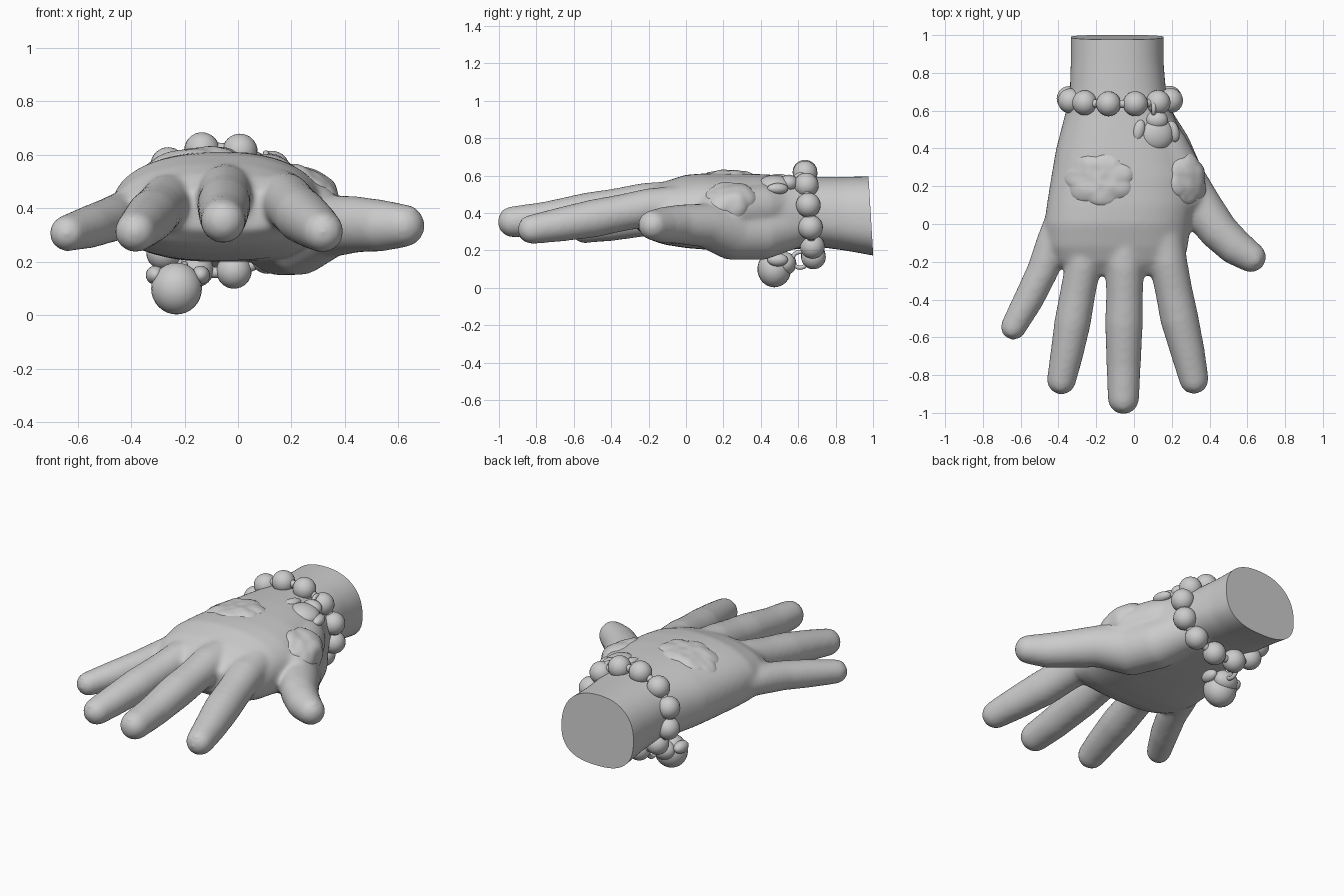
import bpy, bmesh, math
from mathutils import Vector, noise
from mathutils.bvhtree import BVHTree

if "Cube" in bpy.data.objects:
    bpy.data.objects.remove(bpy.data.objects["Cube"], do_unlink=True)

grey = bpy.data.materials.new("plain grey")
grey.use_nodes = True
grey.diffuse_color = (0.6, 0.6, 0.6, 1)
grey.node_tree.nodes["Principled BSDF"].inputs["Base Color"].default_value = grey.diffuse_color


def add_object(name, mesh):
    obj = bpy.data.objects.new(name, mesh)
    bpy.context.scene.collection.objects.link(obj)
    mesh.materials.clear()
    mesh.materials.append(grey)
    return obj


def from_bmesh(name, bm):
    bmesh.ops.recalc_face_normals(bm, faces=bm.faces)
    for f in bm.faces:
        f.smooth = True
    mesh = bpy.data.meshes.new(name)
    bm.to_mesh(mesh)
    bm.free()
    return add_object(name, mesh)


def skin_loops(bm, loops):
    n = len(loops[0])
    for a, b in zip(loops, loops[1:]):
        for i in range(n):
            j = (i + 1) % n
            bm.faces.new((a[i], a[j], b[j], b[i]))


def loft(bm, rings):
    loops = [[bm.verts.new(p) for p in ring] for ring in rings]
    skin_loops(bm, loops)
    bm.faces.new(loops[0][::-1])
    bm.faces.new(loops[-1])


def palm_ring(y, left, right, top, bottom, n=48):
    # rounded section, arched on top and flatter underneath
    mid = bottom + 0.46 * (top - bottom)
    ring = []
    for i in range(n):
        a = math.tau * i / n
        c, s = math.cos(a), math.sin(a)
        power = 0.88 if s > 0 else 0.76
        x = (left + right) / 2 + (right - left) / 2 * math.copysign(abs(c) ** power, c)
        z = mid + (top - mid if s > 0 else mid - bottom) * math.copysign(abs(s) ** power, s)
        ring.append(Vector((x, y, z)))
    return ring


def finger_rings(points, n=24):
    centres = [Vector(p[:3]) for p in points]
    radii = [p[3] for p in points]
    d = (centres[-1] - centres[-2]).normalized()
    tip, r = centres[-1], radii[-1]
    # rounded fingertip
    for k in range(1, 7):
        a = k / 6.3 * math.pi / 2
        centres.append(tip + d * r * math.sin(a))
        radii.append(r * math.cos(a))
    rings = []
    for k, (c, r) in enumerate(zip(centres, radii)):
        t = (centres[min(k + 1, len(centres) - 1)] - centres[max(k - 1, 0)]).normalized()
        side = t.cross(Vector((0, 0, 1))).normalized()
        up = side.cross(t)
        rings.append([c + r * (side * math.cos(math.tau * i / n) + up * math.sin(math.tau * i / n))
                      for i in range(n)])
    return rings


def ball(name, loc, scale, rot=(0, 0, 0)):
    bm = bmesh.new()
    bmesh.ops.create_uvsphere(bm, u_segments=24, v_segments=16, radius=1)
    obj = from_bmesh(name, bm)
    obj.location, obj.scale, obj.rotation_euler = loc, scale, rot


# wrist and palm: y, left, right, top, bottom
palm = [(1.1, -.335, .157, .598, .155), (.85, -.335, .157, .594, .2), (.7, -.34, .17, .594, .22),
        (.58, -.365, .21, .598, .205), (.4, -.412, .28, .608, .2), (.25, -.438, .32, .612, .2),
        (.1, -.462, .32, .612, .205), (0, -.475, .3, .605, .213), (-.12, -.465, .285, .567, .232),
        (-.2, -.42, .265, .53, .26), (-.27, -.34, .23, .47, .32)]

# digits: x, y, z, radius along each one
digits = {
    "little": [(-.34, .14, .4, .085), (-.43, -.1, .375, .089), (-.485, -.25, .355, .084),
               (-.558, -.4, .33, .08), (-.638, -.545, .307, .069)],
    "ring": [(-.22, .1, .44, .1), (-.265, -.2, .43, .096), (-.295, -.35, .4, .094),
             (-.325, -.52, .37, .097), (-.358, -.7, .337, .087), (-.384, -.826, .313, .078)],
    "middle": [(-.04, .1, .47, .11), (-.05, -.22, .46, .102), (-.05, -.38, .433, .098),
               (-.053, -.52, .41, .101), (-.055, -.75, .37, .091), (-.056, -.924, .353, .084)],
    "index": [(.13, .1, .45, .11), (.18, -.2, .43, .102), (.21, -.35, .4, .099),
              (.24, -.5, .37, .102), (.285, -.68, .337, .091), (.317, -.822, .313, .079)],
    "thumb": [(.06, .6, .34, .12), (.16, .4, .29, .143), (.225, .24, .297, .148),
              (.345, .1, .335, .118), (.45, -.04, .34, .105), (.54, -.125, .335, .097),
              (.618, -.175, .335, .082)],
}

# muscle between the thumb and the back of the hand
thumb_web = [(.04, .57, .44, .12), (.17, .4, .43, .122), (.25, .25, .412, .122), (.275, .15, .4, .1)]

# hand: all volumes fused into one smooth skin
bm = bmesh.new()
loft(bm, [palm_ring(*p) for p in palm])
for points in [*digits.values(), thumb_web]:
    loft(bm, finger_rings(points))
rough = from_bmesh("hand_rough", bm)
remesh = rough.modifiers.new("fuse", 'REMESH')
remesh.mode = 'VOXEL'
remesh.voxel_size = 0.012
soften = rough.modifiers.new("soften", 'SMOOTH')
soften.factor = 0.5
soften.iterations = 18
depsgraph = bpy.context.evaluated_depsgraph_get()
skin = bpy.data.meshes.new_from_object(rough.evaluated_get(depsgraph))
bpy.data.objects.remove(rough, do_unlink=True)

# flat slanted cut at the end of the wrist
bm = bmesh.new()
bm.from_mesh(skin)
bmesh.ops.bisect_plane(bm, geom=bm.verts[:] + bm.edges[:] + bm.faces[:],
                       plane_co=(0, .988, .39), plane_no=(0, 1, .06), clear_outer=True)
bmesh.ops.holes_fill(bm, edges=[e for e in bm.edges if e.is_boundary], sides=0)
tree = BVHTree.FromBMesh(bm)
hand = from_bmesh("hand", bm)
bpy.ops.object.select_all(action='DESELECT')
bpy.context.view_layer.objects.active = hand
hand.select_set(True)
bpy.ops.object.shade_smooth_by_angle(angle=math.radians(50))

# fingernails
for name, points in digits.items():
    tip, r = Vector(points[-1][:3]), points[-1][3]
    d = (tip - Vector(points[-2][:3])).normalized()
    rot = d.to_track_quat('Y', 'Z')
    ball(name + "_nail", tip + rot @ Vector((0, -.01, r * .56)),
         (r * .66, r * .85, r * .4), rot.to_euler())


def cloud_patch(name, centre, tilt, rx, ry, lobes, height=.024):
    # raised lumpy patch projected onto the skin along a tilted direction
    bm = bmesh.new()
    across = Vector((math.cos(tilt), 0, -math.sin(tilt)))
    out = Vector((math.sin(tilt), 0, math.cos(tilt)))
    n, rows, loops = 72, 14, []
    for k in range(rows + 1):
        s = max(k / rows, .01)
        loop = []
        for i in range(n):
            a = math.tau * i / n
            edge = .9 + .12 * abs(math.sin(lobes * a / 2 + .4))
            p = Vector(centre) + across * (rx * s * edge * math.cos(a))
            p.y += ry * s * edge * math.sin(a)
            co, no, _, _ = tree.ray_cast(p + out * .4, -out)
            if co is None:
                co, no, _, _ = tree.find_nearest(p)
            lump = 1 + .3 * noise.noise(p * 18)
            loop.append(bm.verts.new(co + no * (height * lump * (1 - s ** 6) - .006)))
        loops.append(loop)
    skin_loops(bm, loops)
    bm.faces.new(loops[0])
    from_bmesh(name, bm)


cloud_patch("back_cloud", (-.185, .235, .6), 0, .19, .14, 7)
cloud_patch("thumb_cloud", (.3, .24, .5), math.radians(38), .13, .138, 6)

# bracelet of beads on a cord, leaning slightly
BEADS = 12


def bracelet_point(a):
    z = .392 + .232 * math.sin(a)
    return Vector((-.075 + .275 * math.cos(a), .658 - .1 * (z - .4), z))


for i in range(BEADS):
    ball(f"bead_{i + 1}", bracelet_point(math.tau * (i + .42) / BEADS), (.066,) * 3)


def cord(name, points, radius):
    curve = bpy.data.curves.new(name, 'CURVE')
    curve.dimensions = '3D'
    curve.bevel_depth = radius
    curve.bevel_resolution = 3
    spline = curve.splines.new('POLY')
    spline.points.add(len(points) - 1)
    for p, co in zip(spline.points, points):
        p.co = (*co, 1)
    spline.use_cyclic_u = True
    spline.use_smooth = True
    curve.materials.append(grey)
    obj = bpy.data.objects.new(name, curve)
    bpy.context.scene.collection.objects.link(obj)


cord("bracelet_cord", [bracelet_point(math.tau * i / 64) for i in range(64)], .022)


def link(name, centre, size):
    cord(name, [Vector(centre) + Vector((0, size * math.cos(a), size * math.sin(a)))
                for a in (math.tau * i / 24 for i in range(24))], .012)


# charm resting on the back of the hand
ball("upper_charm_body", (.12, .475, .55), (.09, .088, .052), (0, .2, 0))
ball("upper_charm_head", (.12, .55, .56), (.06, .05, .045))
ball("upper_charm_right_lobe", (.024, .495, .58), (.034, .06, .03), (0, 0, -.25))
ball("upper_charm_left_lobe", (.206, .49, .53), (.034, .058, .03), (0, 0, .25))
link("upper_charm_link", (.105, .615, .57), .036)

# charm hanging under the wrist
ball("lower_charm_body", (-.23, .472, .1), (.095, .09, .097))
ball("lower_charm_head", (-.22, .535, .13), (.075, .055, .06))
for side, x in (("right", -.31), ("left", -.14)):
    ball(f"lower_charm_{side}_lobe", (x, .49, .15), (.035, .055, .035))
link("lower_charm_link", (-.2, .61, .15), .042)
